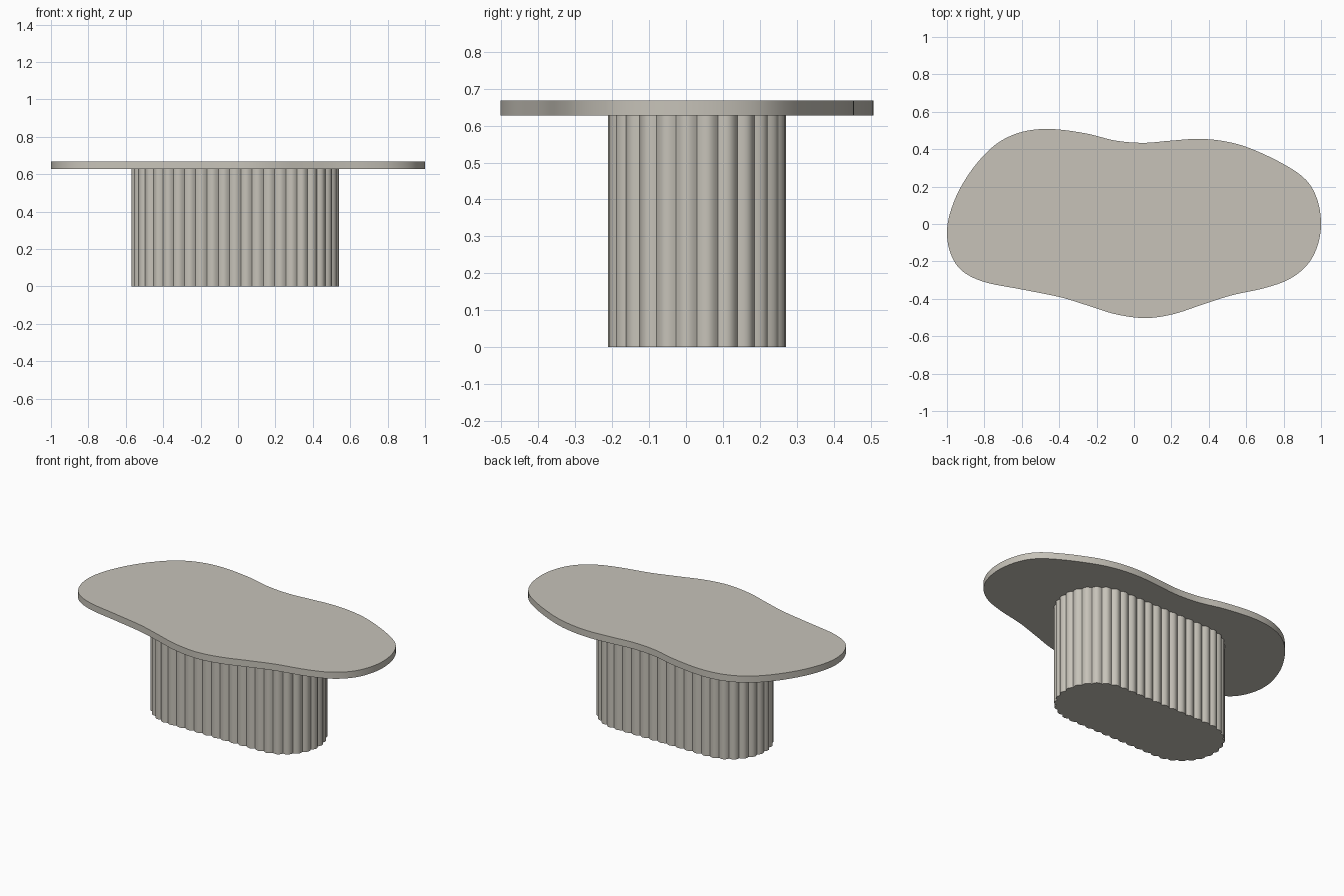
import bpy, bmesh, math
from mathutils import Vector

if "Cube" in bpy.data.objects:
    bpy.data.objects.remove(bpy.data.objects["Cube"])

mat = bpy.data.materials.new("warm grey stone")
mat.diffuse_color = (0.57, 0.545, 0.485, 1)
mat.use_nodes = True
mat.node_tree.nodes["Principled BSDF"].inputs["Base Color"].default_value = mat.diffuse_color


def prism(name, outline, z0, z1):
    """Extrude a closed outline between two heights."""
    bm = bmesh.new()
    face = bm.faces.new([bm.verts.new((x, y, z0)) for x, y in outline])
    ext = bmesh.ops.extrude_face_region(bm, geom=[face])
    for v in ext["geom"]:
        if isinstance(v, bmesh.types.BMVert):
            v.co.z = z1
    bmesh.ops.recalc_face_normals(bm, faces=bm.faces)
    me = bpy.data.meshes.new(name)
    bm.to_mesh(me)
    bm.free()
    ob = bpy.data.objects.new(name, me)
    bpy.context.collection.objects.link(ob)
    me.materials.append(mat)
    bpy.ops.object.select_all(action='DESELECT')
    ob.select_set(True)
    bpy.context.view_layer.objects.active = ob
    bpy.ops.object.shade_smooth_by_angle(angle=math.radians(30))
    return ob


def smooth_loop(pts, steps):
    """Closed Catmull-Rom curve through the points."""
    out, n = [], len(pts)
    P = [Vector(p) for p in pts]
    for i in range(n):
        a, b, c, d = (P[(i + k) % n] for k in (-1, 0, 1, 2))
        for s in range(steps):
            t = s / steps
            out.append(tuple(0.5 * (2 * b + (c - a) * t + (2 * a - 5 * b + 4 * c - d) * t * t
                                    + (3 * b - a - 3 * c + d) * t ** 3)))
    return out


# Free-form table top
top = [(1.0, 0.0), (0.98, 0.13), (0.92, 0.235), (0.80, 0.32), (0.62, 0.405), (0.48, 0.443),
       (0.34, 0.455), (0.19, 0.445), (0.05, 0.434), (-0.10, 0.446), (-0.26, 0.485),
       (-0.45, 0.508), (-0.60, 0.492), (-0.73, 0.432), (-0.84, 0.325), (-0.93, 0.19),
       (-0.983, 0.06), (-1.0, -0.05), (-0.98, -0.16), (-0.92, -0.25), (-0.80, -0.31),
       (-0.60, -0.35), (-0.40, -0.39), (-0.25, -0.435), (-0.10, -0.482), (0.06, -0.503),
       (0.21, -0.482), (0.36, -0.433), (0.52, -0.382), (0.70, -0.342), (0.83, -0.295),
       (0.925, -0.22), (0.98, -0.12)]
prism("table_top", smooth_loop(top, 6), 0.627, 0.668)

# Reeded pedestal: stadium outline with rounded ribs
CX, CY, R, H = -0.015, 0.03, 0.241, 0.315
RIBS, SEG, DEPTH = 46, 8, 0.013
arc = math.pi * R
total = 2 * arc + 4 * H


def stadium(s):
    """Point and outward normal at distance s, starting at the right-hand end."""
    s = (s + arc / 2) % total
    half = arc + 2 * H
    sign = 1 if s < half else -1
    s %= half
    if s < arc:
        a = s / R - math.pi / 2
        n = Vector((math.cos(a), math.sin(a)))
        p = Vector((H, 0)) + n * R
    else:
        n = Vector((0, 1))
        p = Vector((H - (s - arc), R))
    return p * sign, n * sign


base = []
for i in range(RIBS * SEG):
    p, n = stadium(total * i / (RIBS * SEG))
    p = p - n * DEPTH * (1 - abs(math.sin(math.pi * i / SEG)))
    base.append((p.x + CX, p.y + CY))
prism("reeded_pedestal", base, 0.0, 0.627)
